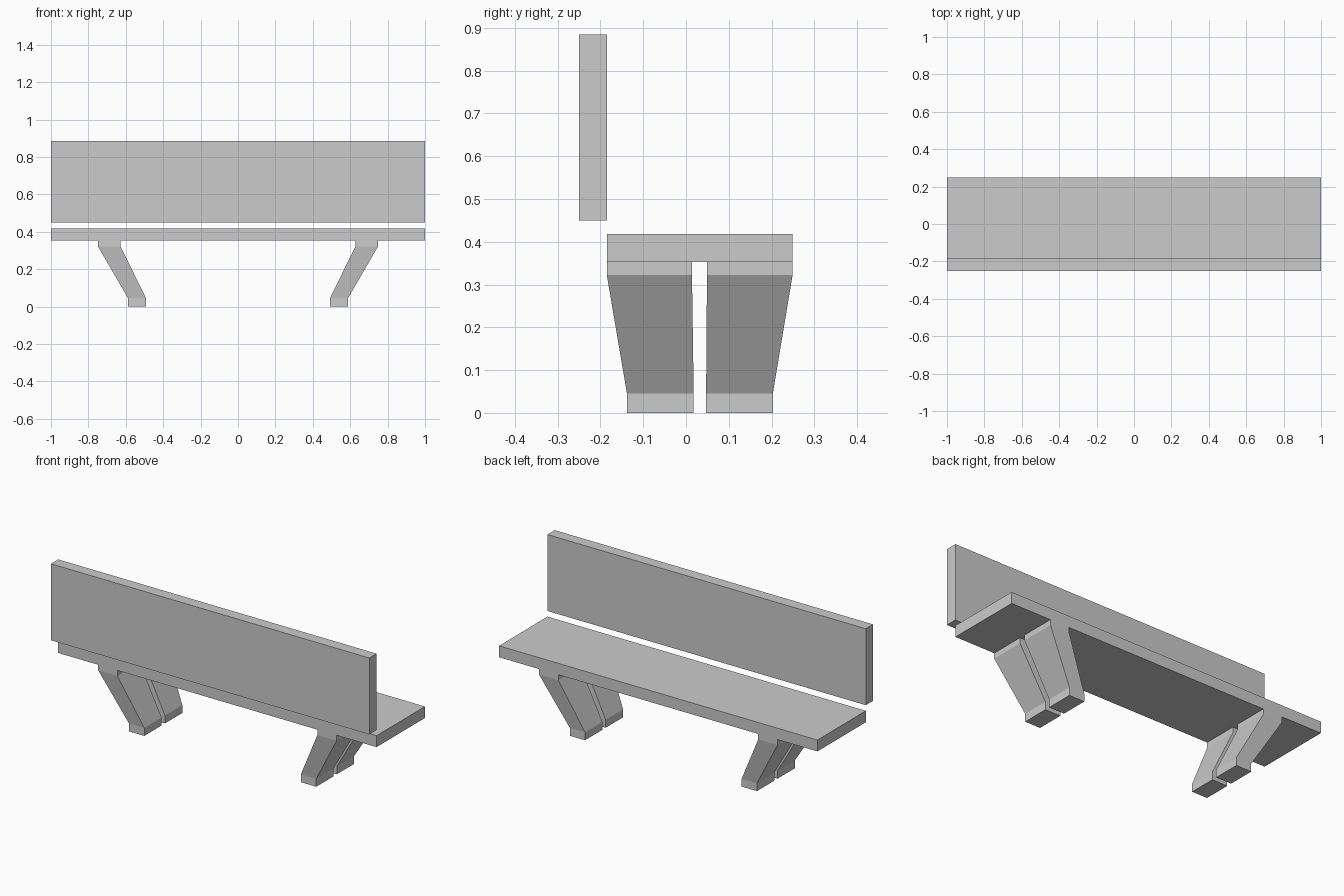
import bpy, bmesh

if "Cube" in bpy.data.objects:
    bpy.data.objects.remove(bpy.data.objects["Cube"])


def loft(name, sections):
    """Rectangular sections (x0, x1, y0, y1, z), bottom to top, skinned into a solid."""
    bm = bmesh.new()
    rings = [[bm.verts.new(p) for p in ((x0, y0, z), (x1, y0, z), (x1, y1, z), (x0, y1, z))]
             for x0, x1, y0, y1, z in sections]
    for a, b in zip(rings, rings[1:]):
        for i in range(4):
            j = (i + 1) % 4
            bm.faces.new((a[i], a[j], b[j], b[i]))
    bm.faces.new(rings[0][::-1])
    bm.faces.new(rings[-1])
    bmesh.ops.recalc_face_normals(bm, faces=bm.faces)
    mesh = bpy.data.meshes.new(name)
    bm.to_mesh(mesh)
    bm.free()
    obj = bpy.data.objects.new(name, mesh)
    bpy.context.collection.objects.link(obj)
    return obj


def board(name, y0, y1, z0, z1):
    return loft(name, [(-1, 1, y0, y1, z0), (-1, 1, y0, y1, z1)])


# Seat and backrest boards
board("seat", -0.185, 0.249, 0.353, 0.418)
board("backrest", -0.25, -0.185, 0.45, 0.884)

# Splayed legs: straight foot, slanted tapering shaft, straight head; mirrored across x
for name, foot_y, head_y in (("front_legs", (-0.138, 0.018), (-0.185, 0.014)),
                             ("back_legs", (0.047, 0.203), (0.049, 0.249))):
    leg = loft(name, [(0.492, 0.588, *foot_y, 0.0), (0.492, 0.588, *foot_y, 0.045),
                      (0.628, 0.749, *head_y, 0.322), (0.628, 0.749, *head_y, 0.353)])
    leg.modifiers.new("mirror", 'MIRROR').use_axis[0] = True
